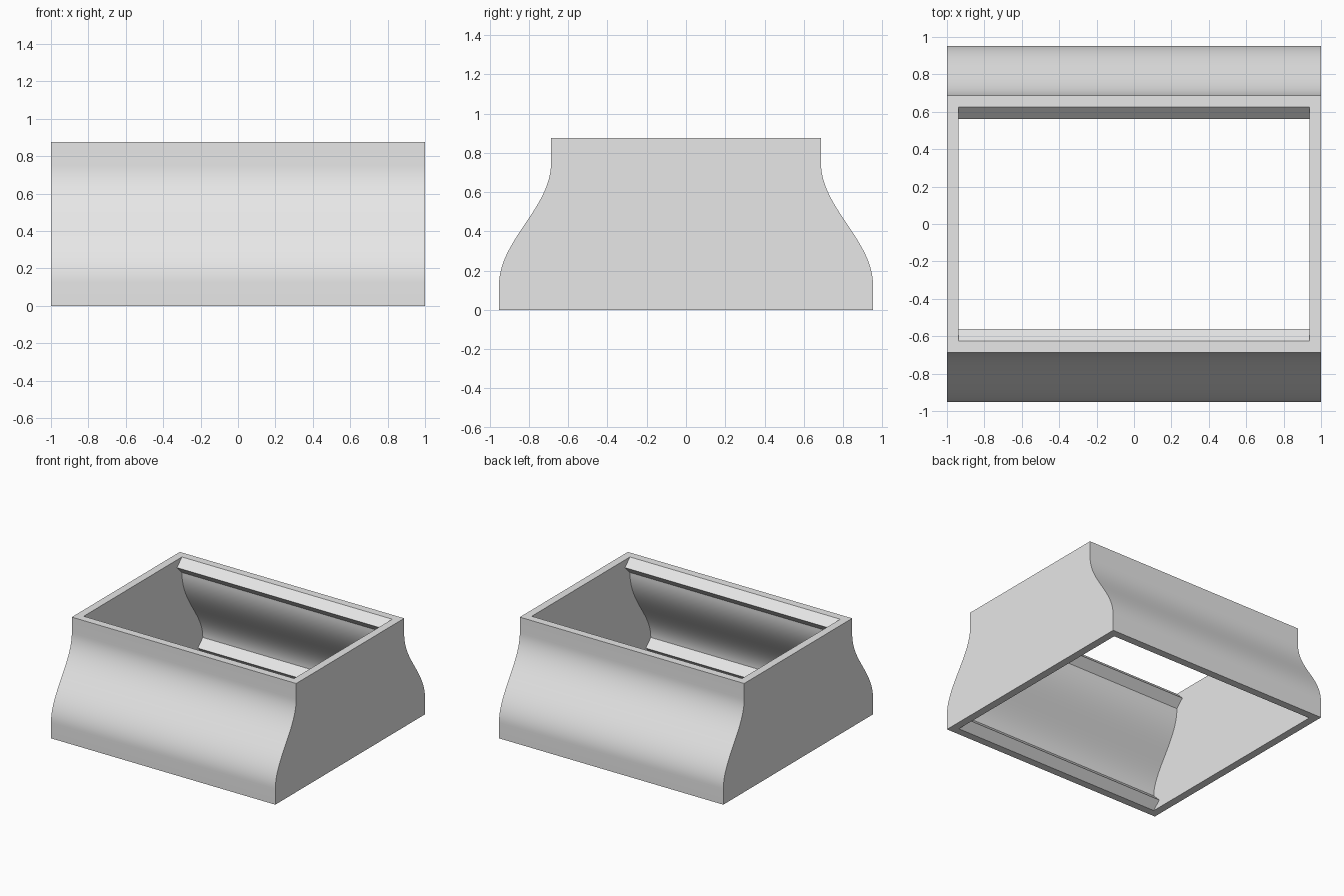
import bpy
import bmesh
from math import radians
from mathutils import Vector
from mathutils.geometry import interpolate_bezier

if "Cube" in bpy.data.objects:
    bpy.data.objects.remove(bpy.data.objects["Cube"], do_unlink=True)

HEIGHT = 0.875
WALL = 0.0625            # wall thickness, also the depth of the inner lips
TOP_Y, BASE_Y = 0.6875, 0.953
CURVE_TOP, CURVE_LOW = 0.75, 0.125
HANDLE = 0.23

grey = bpy.data.materials.new("plain_grey")
grey.use_nodes = True
colour = (0.8, 0.8, 0.8, 1)
grey.diffuse_color = colour
grey.node_tree.nodes["Principled BSDF"].inputs["Base Color"].default_value = colour


def extrude_profile(name, half, half_width):
    """Mirror a half profile of (y, z) across y and extrude it along x."""
    outline = half + [(-y, z) for y, z in reversed(half)]
    bm = bmesh.new()
    face = bm.faces.new([bm.verts.new((-half_width, y, z)) for y, z in outline])
    ext = bmesh.ops.extrude_face_region(bm, geom=[face], use_keep_orig=True)
    verts = [v for v in ext["geom"] if isinstance(v, bmesh.types.BMVert)]
    bmesh.ops.translate(bm, verts=verts, vec=(2 * half_width, 0, 0))
    bmesh.ops.recalc_face_normals(bm, faces=bm.faces)
    mesh = bpy.data.meshes.new(name)
    bm.to_mesh(mesh)
    bm.free()
    mesh.materials.append(grey)
    obj = bpy.data.objects.new(name, mesh)
    bpy.context.collection.objects.link(obj)
    return obj


# S-shaped curve of the front and back walls, and its inward offset
curve = interpolate_bezier(
    Vector((TOP_Y, CURVE_TOP)), Vector((TOP_Y, CURVE_TOP - HANDLE)),
    Vector((BASE_Y, CURVE_LOW + HANDLE)), Vector((BASE_Y, CURVE_LOW)), 33)
curve = [Vector((p[0], p[1])) for p in curve]
inner_curve = []
for i, p in enumerate(curve):
    if i in (0, len(curve) - 1):
        normal = Vector((1, 0))
    else:
        along = (curve[i + 1] - curve[i - 1]).normalized()
        normal = Vector((-along.y, along.x))
    inner_curve.append(tuple(p - normal * WALL))

# Solid casing
outer = [(TOP_Y, HEIGHT)] + [tuple(p) for p in curve] + [(BASE_Y, 0)]
casing = extrude_profile("casing", outer, 1.0)

# Open cavity, leaving a triangular lip along the top and bottom of each curved wall
top_in, base_in = TOP_Y - WALL, BASE_Y - WALL
inner = [(top_in, HEIGHT + 0.1), (top_in, HEIGHT), (top_in - WALL, HEIGHT - WALL)]
inner += inner_curve
inner += [(base_in - WALL, WALL), (base_in, 0), (base_in, -0.1)]
cutter = extrude_profile("cavity_cutter", inner, 1.0 - WALL)
cutter.hide_render = True

cut = casing.modifiers.new("hollow", 'BOOLEAN')
cut.operation = 'DIFFERENCE'
cut.solver = 'EXACT'
cut.object = cutter

bpy.ops.object.select_all(action='DESELECT')
casing.select_set(True)
bpy.context.view_layer.objects.active = casing
bpy.ops.object.modifier_apply(modifier=cut.name)
bpy.data.objects.remove(cutter, do_unlink=True)
bpy.ops.object.shade_smooth_by_angle(angle=radians(30))
